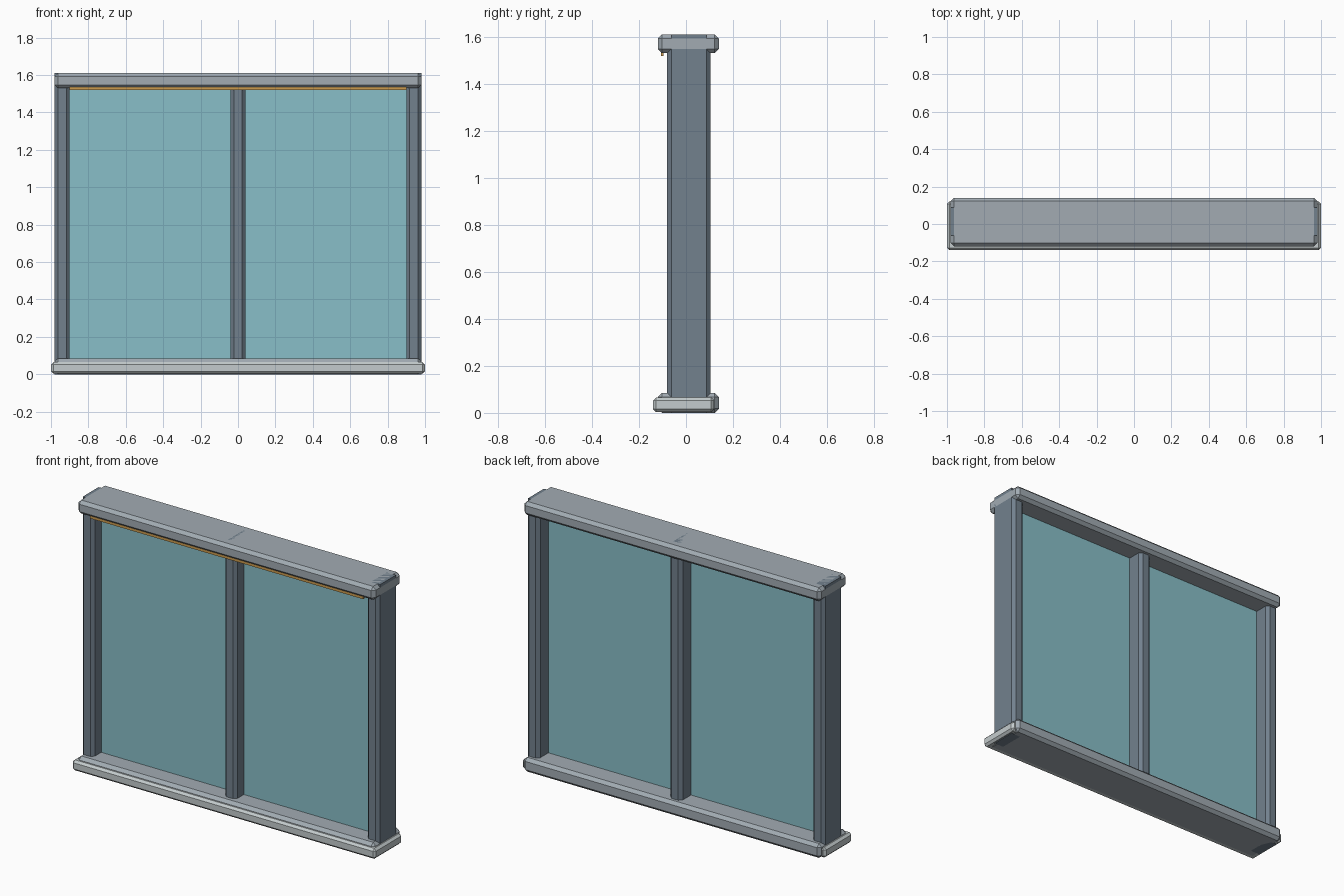
import bpy, bmesh

if "Cube" in bpy.data.objects:
    bpy.data.objects.remove(bpy.data.objects["Cube"])


def material(name, color):
    m = bpy.data.materials.new(name)
    m.diffuse_color = color
    m.use_nodes = True
    m.node_tree.nodes["Principled BSDF"].inputs["Base Color"].default_value = m.diffuse_color
    return m


FRAME = material("slate_frame", (0.17, 0.22, 0.27, 1))
RAIL = material("grey_rail", (0.36, 0.41, 0.45, 1))
SILL = material("pale_sill", (0.55, 0.60, 0.61, 1))
GLASS = material("blue_glass", (0.25, 0.52, 0.58, 0.6))
TRIM = material("amber_trim", (0.60, 0.33, 0.08, 1))


def box(name, x, y, z, mat, chamfer=0.0):
    """Box from (min, max) ranges with flat chamfered edges."""
    bm = bmesh.new()
    bmesh.ops.create_cube(bm, size=1)
    for v in bm.verts:
        for i, (lo, hi) in enumerate((x, y, z)):
            v.co[i] = lo if v.co[i] < 0 else hi
    if chamfer:
        bmesh.ops.bevel(bm, geom=bm.edges[:], offset=chamfer, segments=1,
                        affect='EDGES', profile=0.5)
    mesh = bpy.data.meshes.new(name)
    bm.to_mesh(mesh)
    bm.free()
    mesh.materials.append(mat)
    obj = bpy.data.objects.new(name, mesh)
    bpy.context.collection.objects.link(obj)
    return obj


H = 1.61              # overall height
RAIL_Y = (-0.12, 0.14)
POST_Y = (-0.08, 0.105)
CORE_Y = (-0.062, 0.087)

# Horizontal rails and the projecting front sill
box("head_rail", (-0.98, 0.98), RAIL_Y, (1.53, H), RAIL, 0.018)
box("bottom_rail", (-0.98, 0.98), RAIL_Y, (0, 0.085), RAIL, 0.018)
box("sill", (-1, 1), (-0.14, 0.12), (0.003, 0.065), SILL, 0.013)

# Side posts: chamfered body plus a square core running through the rails
for side, s in (("left", -1), ("right", 1)):
    box(side + "_post", sorted((s * 0.90, s * 0.98)), POST_Y, (0, H), FRAME, 0.018)
    box(side + "_post_core", sorted((s * 0.92, s * 0.98)), CORE_Y, (0, H), FRAME)

# Centre mullion
box("mullion", (-0.04, 0.04), POST_Y, (0, H), FRAME, 0.018)

# Glass panes either side of the mullion
for side, s in (("left", -1), ("right", 1)):
    box(side + "_glass", sorted((s * 0.03, s * 0.91)), (-0.002, 0.010),
        (0.075, 1.54), GLASS)

# Thin amber strip under the head rail
box("trim_strip", (-0.90, 0.90), (-0.107, -0.095), (1.519, 1.535), TRIM)
